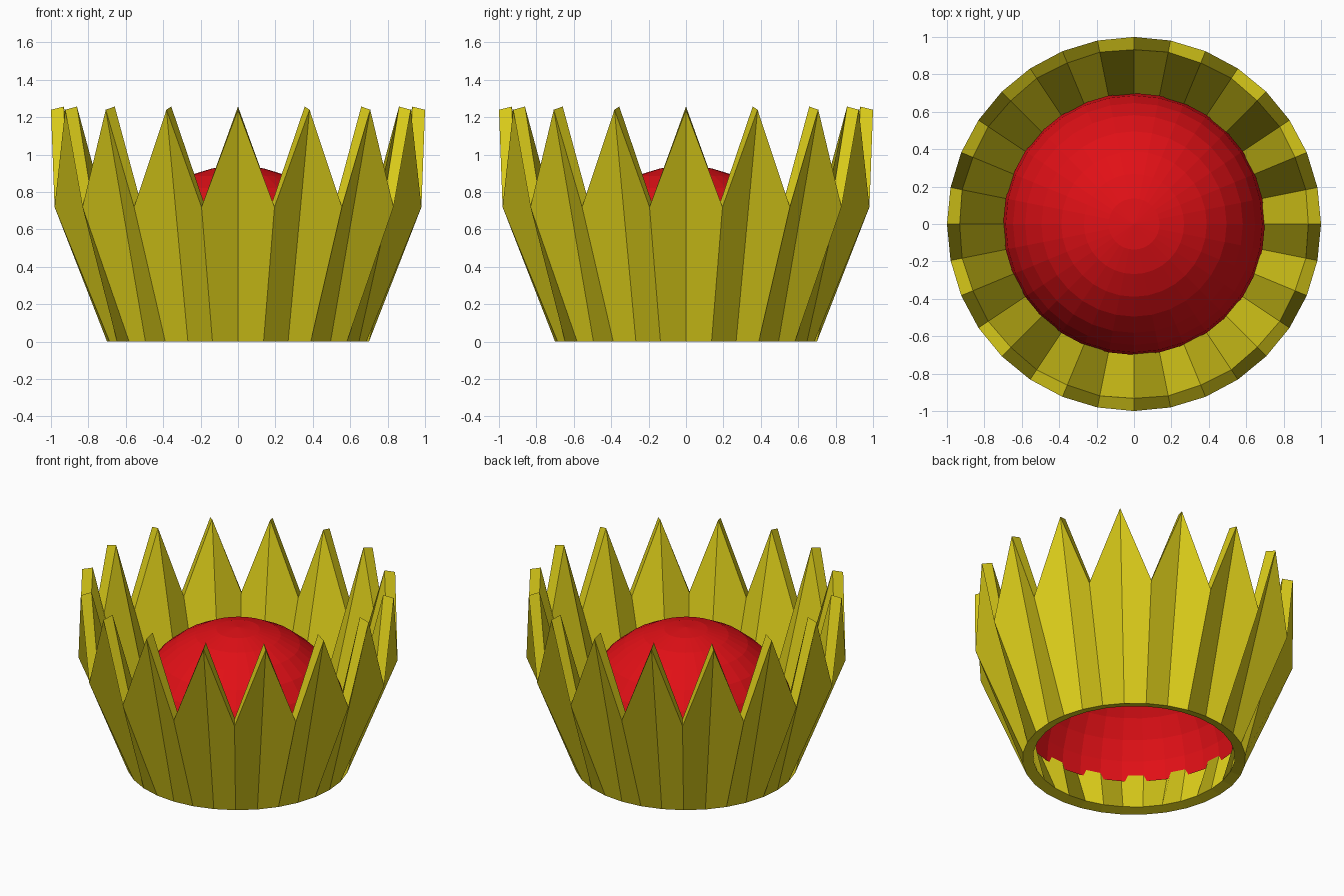
import bpy, bmesh
from math import cos, sin, pi

if "Cube" in bpy.data.objects:
    bpy.data.objects.remove(bpy.data.objects["Cube"])

N = 32  # columns: even = tooth tip, odd = valley


def add_object(name, bm, color):
    bmesh.ops.recalc_face_normals(bm, faces=bm.faces[:])
    mesh = bpy.data.meshes.new(name)
    bm.to_mesh(mesh)
    bm.free()
    mat = bpy.data.materials.new(name + "_color")
    mat.diffuse_color = color
    mat.use_nodes = True
    mat.node_tree.nodes["Principled BSDF"].inputs["Base Color"].default_value = mat.diffuse_color
    mesh.materials.append(mat)
    obj = bpy.data.objects.new(name, mesh)
    bpy.context.collection.objects.link(obj)
    return obj


# Toothed crown wall: each column is a closed (radius, height) profile
TIP = [(0.70, 0.0), (1.0, 1.24), (0.932, 1.257), (0.632, 0.017)]
VALLEY = [(0.70, 0.0), (1.0, 0.72), (0.937, 0.745), (0.632, 0.017)]
bm = bmesh.new()
columns = []
for i in range(N):
    a = 2 * pi * i / N
    profile = VALLEY if i % 2 else TIP
    columns.append([bm.verts.new((r * cos(a), r * sin(a), z)) for r, z in profile])
for i in range(N):
    c, d = columns[i], columns[(i + 1) % N]
    for k in range(4):
        m = (k + 1) % 4
        bm.faces.new((c[k], d[k], d[m], c[m]))
add_object("crown_wall", bm, (0.70, 0.60, 0.01, 1))

# Red dome: open hemisphere resting inside the wall
bm = bmesh.new()
bmesh.ops.create_uvsphere(bm, u_segments=32, v_segments=16, radius=0.70)
bmesh.ops.delete(bm, geom=[v for v in bm.verts if v.co.z < -0.01], context='VERTS')
bmesh.ops.translate(bm, verts=bm.verts[:], vec=(0, 0, 0.24))
dome = add_object("inner_dome", bm, (0.75, 0.005, 0.008, 1))
